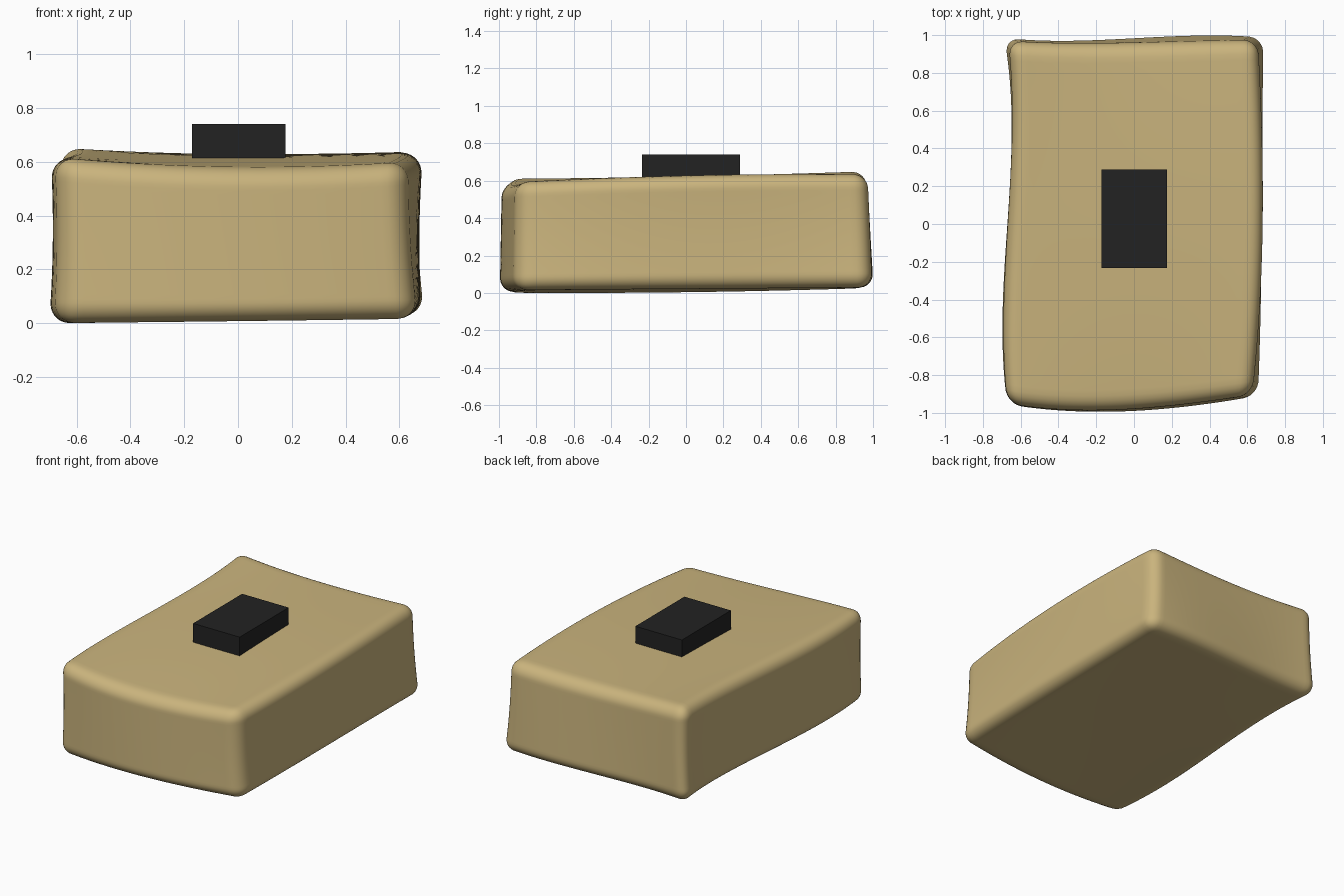
import bpy, bmesh, math
from mathutils import Vector

if "Cube" in bpy.data.objects:
    bpy.data.objects.remove(bpy.data.objects["Cube"])


def material(name, rgb):
    m = bpy.data.materials.new(name)
    m.diffuse_color = (*rgb, 1)
    m.use_nodes = True
    m.node_tree.nodes["Principled BSDF"].inputs["Base Color"].default_value = m.diffuse_color
    return m


def add_object(name, bm, mat):
    me = bpy.data.meshes.new(name)
    bm.to_mesh(me)
    bm.free()
    me.materials.append(mat)
    ob = bpy.data.objects.new(name, me)
    bpy.context.collection.objects.link(ob)
    return ob


def curve(vals, t):
    """Smooth polynomial through evenly spaced values, t from -1 to 1."""
    n = len(vals)
    nodes = [-1 + 2 * i / (n - 1) for i in range(n)]
    total = 0
    for i in range(n):
        w = vals[i]
        for j in range(n):
            if j != i:
                w *= (t - nodes[j]) / (nodes[i] - nodes[j])
        total += w
    return total


def patch(rows, s, t):
    return curve([curve(r, s) for r in rows], t)


# Warped sides: rows run bottom to top (sides) or front to back (top, bottom)
LEFT = [(-.675, -.695, -.655, -.695), (-.675, -.69, -.655, -.668)]
RIGHT = [(.665, .678, .683, .695), (.625, .678, .685, .655)]
FRONT = [(-.955, -.995, -.975, -.91), (-.95, -.985, -.96, -.905)]
BACK = [(.988, .975, .999, .988), (.968, .955, .962, .972)]
BOTTOM = [(.01, .015, .025), (.01, .028, .03), (.035, .035, .038)]
TOP = [(.618, .578, .598), (.625, .62, .63), (.655, .627, .638)]

HALF = Vector((.68, .97, .31))
RADIUS = .08

# Soft block: rounded box, then bent between the six warped sides
bm = bmesh.new()
bmesh.ops.create_cube(bm, size=2)
bmesh.ops.subdivide_edges(bm, edges=bm.edges[:], cuts=39, use_grid_fill=True)
for v in bm.verts:
    p = Vector([math.sin(c * math.pi / 2) * h for c, h in zip(v.co, HALF)])
    q = Vector([max(-h + RADIUS, min(h - RADIUS, c)) for c, h in zip(p, HALF)])
    p = q + (p - q).normalized() * RADIUS
    u, w, h = (p[i] / HALF[i] for i in range(3))

    def between(a, b, t):
        return a + (b - a) * (t + 1) / 2

    pinch = 1 - .015 * (1 - h * h)
    v.co = (between(patch(LEFT, w, h), patch(RIGHT, w, h), u) * pinch,
            between(patch(FRONT, u, h), patch(BACK, u, h), w),
            between(patch(BOTTOM, u, w), patch(TOP, u, w), h))
low = min(v.co.z for v in bm.verts)
for v in bm.verts:
    v.co.z -= low * (1 - v.co.z / .65)
bmesh.ops.recalc_face_normals(bm, faces=bm.faces[:])
for f in bm.faces:
    f.smooth = True
add_object("soft_block", bm, material("tan", (.59, .455, .205)))

# Small dark box set into the top
bm = bmesh.new()
bmesh.ops.create_cube(bm, size=1)
for v in bm.verts:
    v.co = (.0025 + v.co.x * .347, .027 + v.co.y * .522, .67 + v.co.z * .14)
add_object("top_box", bm, material("near black", (.016, .016, .016)))
